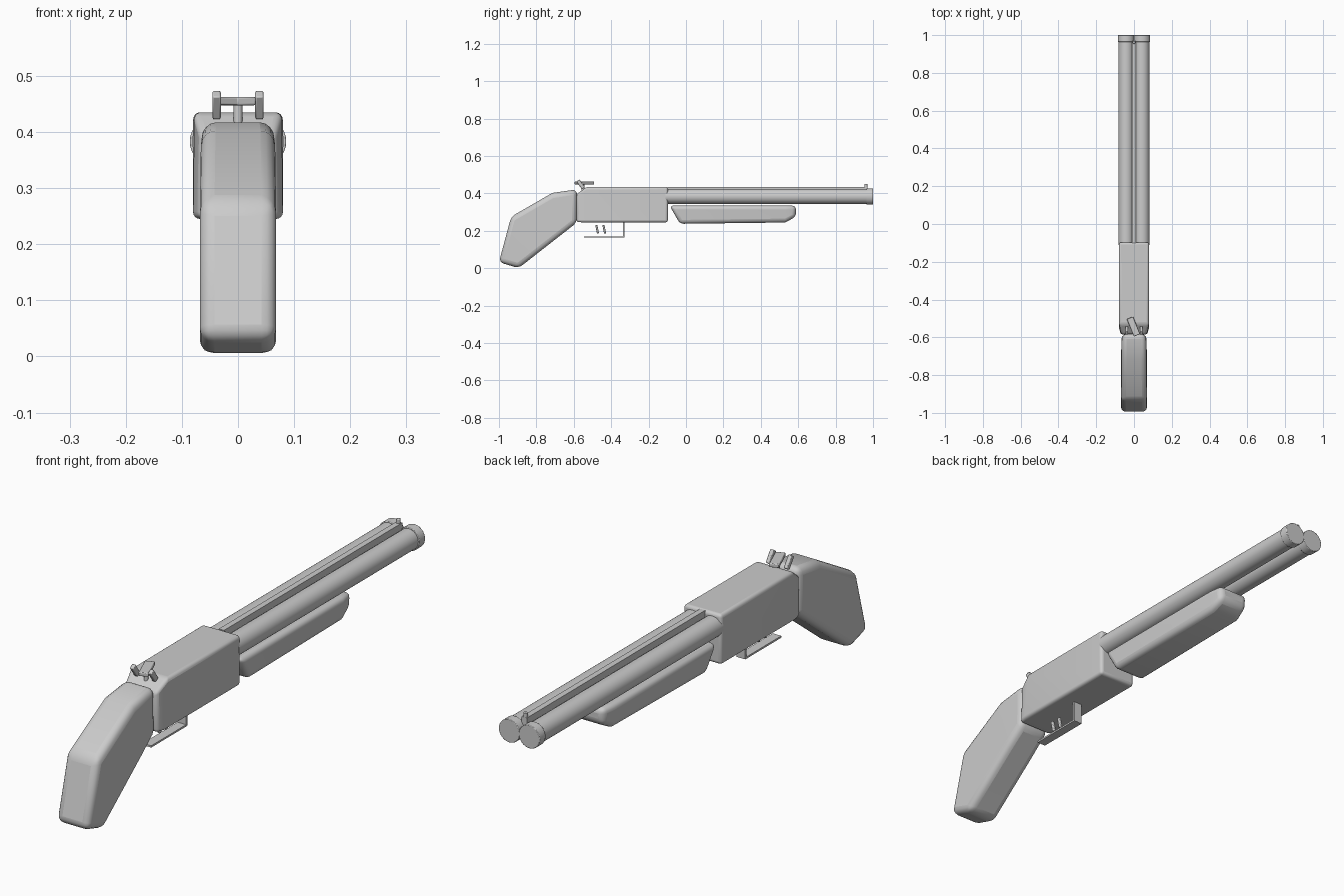
import bpy, bmesh
from math import radians
from mathutils import Matrix, Vector

if "Cube" in bpy.data.objects:
    bpy.data.objects.remove(bpy.data.objects["Cube"])


def finish(bm, name, bevel=0.0, segs=4, angle=35):
    bmesh.ops.recalc_face_normals(bm, faces=bm.faces)
    me = bpy.data.meshes.new(name)
    bm.to_mesh(me)
    bm.free()
    ob = bpy.data.objects.new(name, me)
    bpy.context.collection.objects.link(ob)
    bpy.context.view_layer.objects.active = ob
    ob.select_set(True)
    if bevel:
        m = ob.modifiers.new("Bevel", 'BEVEL')
        m.width, m.segments = bevel, segs
        m.limit_method, m.angle_limit = 'ANGLE', radians(28)
    bpy.ops.object.shade_smooth_by_angle(angle=radians(angle))
    ob.select_set(False)
    return ob


def loft(name, sections, bevel, segs=4):
    """Each section: (top y, top z, bottom y, bottom z, top half width, bottom half width)."""
    bm = bmesh.new()
    rings = []
    for ty, tz, by, bz, tw, bw in sections:
        co = [(-tw, ty, tz), (tw, ty, tz), (bw, by, bz), (-bw, by, bz)]
        rings.append([bm.verts.new(c) for c in co])
    for a, b in zip(rings, rings[1:]):
        for i in range(4):
            j = (i + 1) % 4
            bm.faces.new((a[i], a[j], b[j], b[i]))
    bm.faces.new(rings[0])
    bm.faces.new(rings[-1])
    return finish(bm, name, bevel, segs)


def box(name, loc, size, bevel=0.0, pitch=0, yaw=0):
    bm = bmesh.new()
    mat = (Matrix.Translation(loc) @ Matrix.Rotation(radians(yaw), 4, 'Z')
           @ Matrix.Rotation(radians(pitch), 4, 'X') @ Matrix.Diagonal((*size, 1)))
    bmesh.ops.create_cube(bm, size=1, matrix=mat)
    return finish(bm, name, bevel, 2)


def rod(name, a, b, r, sides=32, bevel=0.0):
    a, b = Vector(a), Vector(b)
    d = b - a
    mat = Matrix.Translation((a + b) / 2) @ d.to_track_quat('Z', 'Y').to_matrix().to_4x4()
    bm = bmesh.new()
    bmesh.ops.create_cone(bm, cap_ends=True, segments=sides, radius1=r, radius2=r,
                          depth=d.length, matrix=mat)
    return finish(bm, name, bevel, 2)


# Grip stock
loft("stock", [
    (-1.0, 0.032, -0.895, 0.0, 0.068, 0.068),
    (-0.935, 0.275, -0.775, 0.094, 0.068, 0.068),
    (-0.715, 0.402, -0.67, 0.176, 0.066, 0.068),
    (-0.583, 0.421, -0.583, 0.244, 0.064, 0.066)], 0.026)

# Receiver, tapered where it meets the stock
loft("receiver", [
    (-0.585, 0.395, -0.585, 0.246, 0.067, 0.070),
    (-0.53, 0.435, -0.55, 0.245, 0.078, 0.080),
    (-0.097, 0.435, -0.097, 0.245, 0.080, 0.080)], 0.012)

# Forend under the barrels
loft("forend", [
    (-0.088, 0.334, -0.032, 0.237, 0.074, 0.068),
    (0.53, 0.334, 0.53, 0.244, 0.074, 0.068),
    (0.588, 0.334, 0.588, 0.275, 0.066, 0.060)], 0.02)

# Barrels, muzzle bands and hammers in pairs
for s, side in ((-1, "left"), (1, "right")):
    x = s * 0.042
    rod(side + "_barrel", (x, -0.11, 0.383), (x, 0.98, 0.383), 0.040)
    rod(side + "_muzzle_band", (x, 0.964, 0.383), (x, 1.0, 0.383), 0.044, bevel=0.002)
    box(side + "_hammer", (s * 0.038, -0.563, 0.448), (0.015, 0.02, 0.05), 0.003, pitch=35)

# Top rib and front sight bead
box("barrel_rib", (0, 0.435, 0.41), (0.022, 1.07, 0.05))
rod("front_sight", (0, 0.962, 0.43), (0, 0.962, 0.451), 0.008, 16, 0.002)

# Opening lever
box("lever", (-0.003, -0.543, 0.455), (0.036, 0.1, 0.015), 0.003, yaw=22)
rod("lever_pivot", (0, -0.55, 0.405), (0, -0.55, 0.45), 0.008, 16)

# Triggers and guard
for y, n in ((-0.475, "rear_trigger"), (-0.437, "front_trigger")):
    box(n, (0, y, 0.208), (0.012, 0.011, 0.046), 0.003, pitch=12)
box("guard_plate", (0, -0.438, 0.166), (0.036, 0.216, 0.007))
box("guard_post", (0, -0.333, 0.205), (0.036, 0.007, 0.084))
